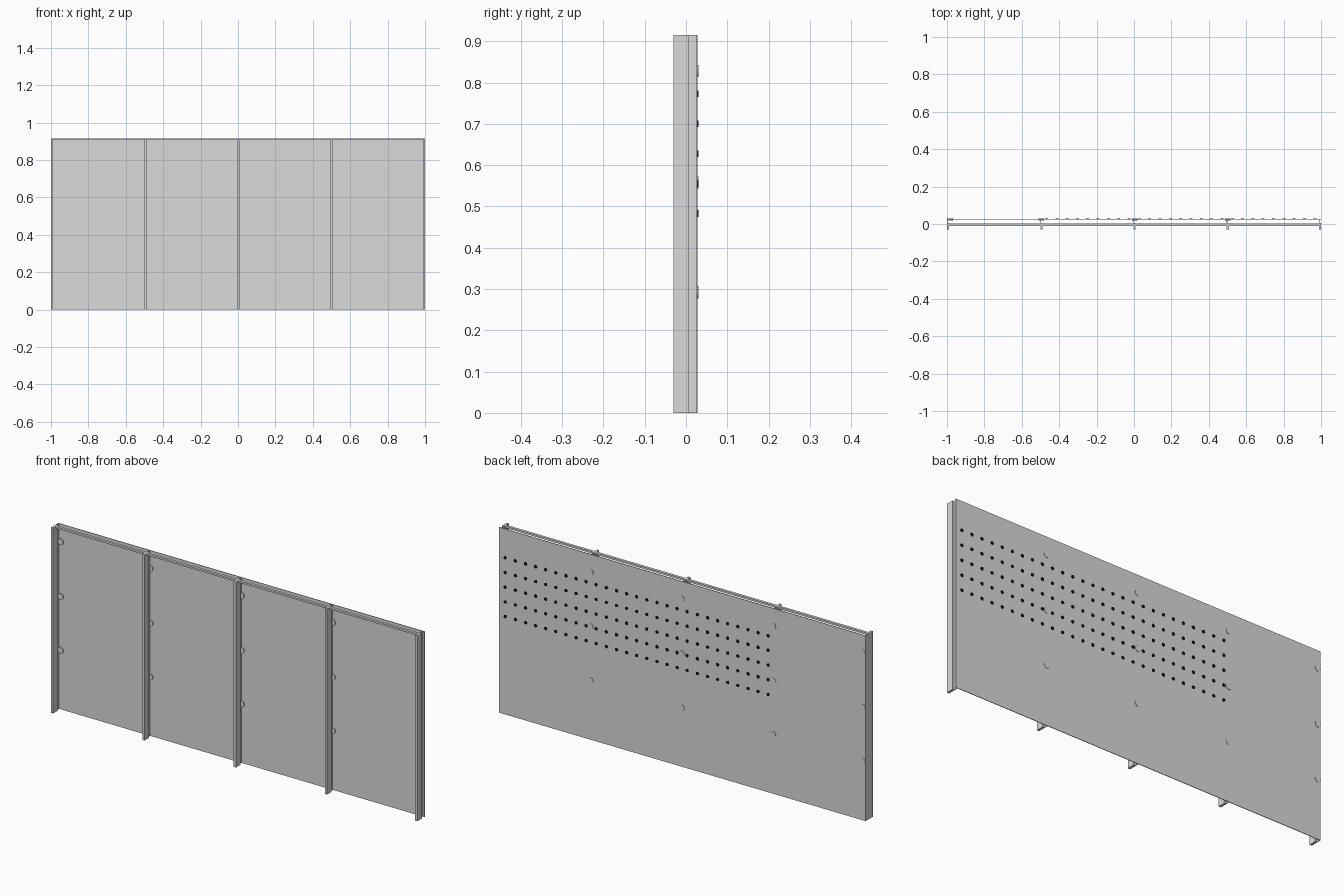
import bpy, bmesh, math
from mathutils import Matrix

cube = bpy.data.objects.get("Cube")
if cube:
    bpy.data.objects.remove(cube)

HEIGHT = 0.915


def material(name, rgb):
    m = bpy.data.materials.new(name)
    m.use_nodes = True
    m.diffuse_color = (*rgb, 1)
    m.node_tree.nodes["Principled BSDF"].inputs["Base Color"].default_value = (*rgb, 1)
    return m


steel = material("light grey steel", (0.7, 0.7, 0.7))
black = material("black", (0.005, 0.005, 0.005))


def finish(name, bm, mat=steel):
    mesh = bpy.data.meshes.new(name)
    bm.to_mesh(mesh)
    bm.free()
    mesh.materials.append(mat)
    obj = bpy.data.objects.new(name, mesh)
    bpy.context.collection.objects.link(obj)
    return obj


def add_box(bm, x, y, z):
    """Box between the (low, high) pairs given for each axis."""
    spans = (x, y, z)
    size = Matrix.Diagonal([b - a for a, b in spans] + [1])
    centre = Matrix.Translation([(a + b) / 2 for a, b in spans])
    bmesh.ops.create_cube(bm, size=1, matrix=centre @ size)


def add_disc(bm, x, z, y, radius, sides):
    """Short cylinder along y between the (low, high) pair."""
    place = Matrix.Translation((x, sum(y) / 2, z)) @ Matrix.Rotation(math.pi / 2, 4, 'X')
    bmesh.ops.create_cone(bm, cap_ends=True, segments=sides, radius1=radius,
                          radius2=radius, depth=y[1] - y[0], matrix=place)


# Single thin sheet at the back
bm = bmesh.new()
add_box(bm, (-1, 1), (0.025, 0.028), (0, HEIGHT))
finish("back_sheet", bm)

# Slim rail along the top, in front of the sheet
bm = bmesh.new()
add_box(bm, (-0.995, 0.995), (-0.011, 0.002), (HEIGHT - 0.009, HEIGHT))
finish("top_rail", bm)

# Uprights: a narrow front post with a web along one side to the sheet
uprights = (-0.994, -0.495, 0.003, 0.501, 0.994)
for i, x in enumerate(uprights):
    bm = bmesh.new()
    add_box(bm, (x - 0.006, x + 0.006), (-0.03, 0.006), (0, HEIGHT))
    add_box(bm, (x - 0.006, x - 0.002), (0.006, 0.025), (0, HEIGHT))
    finish(f"upright_{i + 1}", bm)

# Bolts through the sheet at the uprights
bm = bmesh.new()
for x in uprights[:-1]:
    for z in (0.828, 0.558, 0.292):
        add_disc(bm, max(x, -0.984), z, (0.02, 0.03), 0.015, 20)
bolts = finish("bolts", bm)

# Grid of small pegs on the back
bm = bmesh.new()
for column in range(27):
    for row in range(5):
        add_disc(bm, 0.967 - column * 0.0552, 0.773 - row * 0.0725, (0.026, 0.03), 0.008, 12)
pegs = finish("pegs", bm, black)

for obj in (bolts, pegs):
    bpy.ops.object.select_all(action='DESELECT')
    obj.select_set(True)
    bpy.context.view_layer.objects.active = obj
    bpy.ops.object.shade_smooth_by_angle(angle=math.radians(40))
